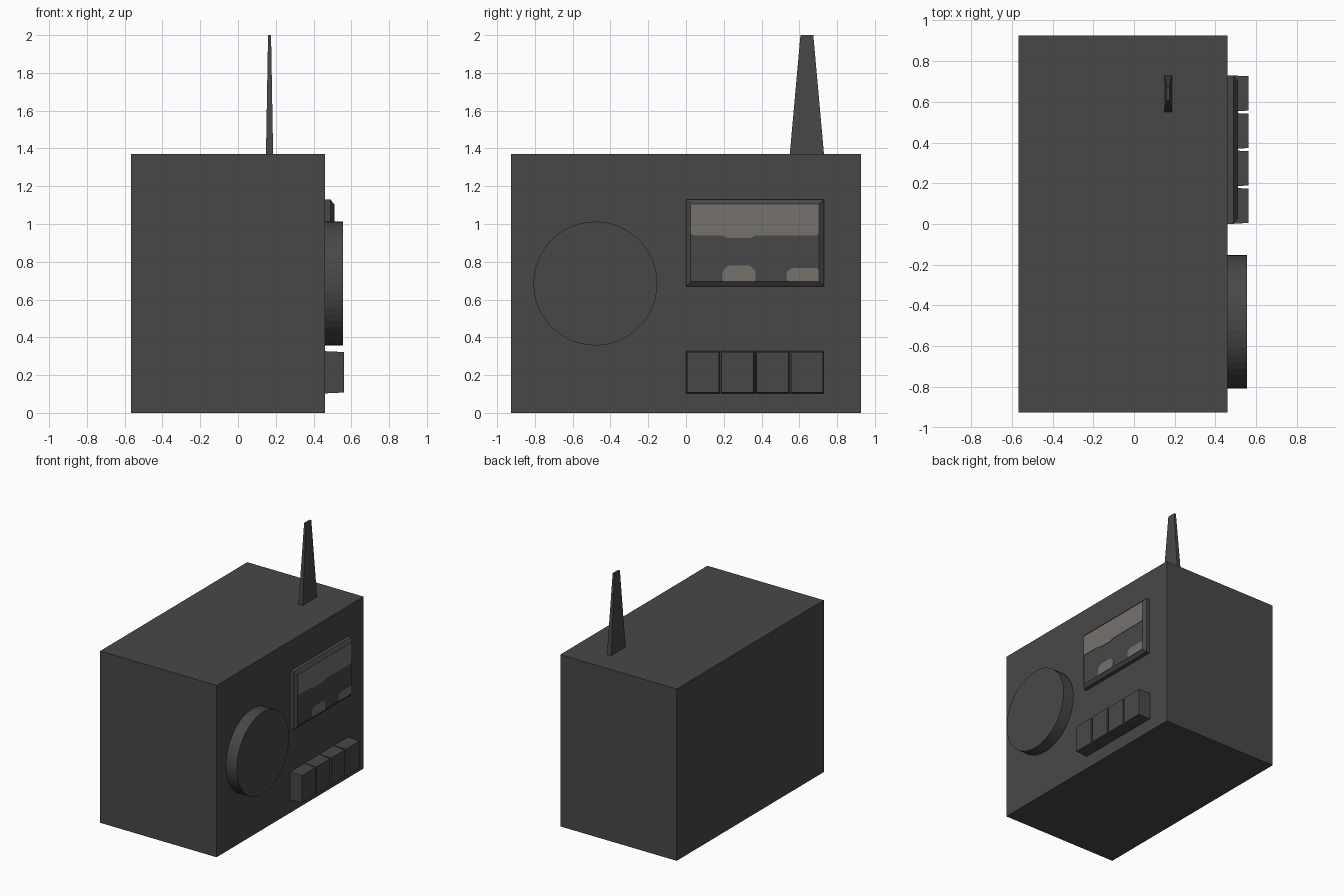
import bpy, bmesh, math
from mathutils import Matrix

if "Cube" in bpy.data.objects:
    bpy.data.objects.remove(bpy.data.objects["Cube"])


def material(name, rgb):
    m = bpy.data.materials.new(name)
    m.diffuse_color = (*rgb, 1)
    m.use_nodes = True
    m.node_tree.nodes["Principled BSDF"].inputs["Base Color"].default_value = m.diffuse_color
    return m


dark = material("dark grey", (0.064, 0.064, 0.064))
pale = material("warm pale grey", (0.182, 0.168, 0.154))


def finish(name, bm, mat):
    bmesh.ops.recalc_face_normals(bm, faces=bm.faces)
    me = bpy.data.meshes.new(name)
    bm.to_mesh(me)
    bm.free()
    me.materials.append(mat)
    ob = bpy.data.objects.new(name, me)
    bpy.context.collection.objects.link(ob)
    return ob


def loft(name, rings, mat):
    """Closed solid through equal-length rings of points."""
    bm = bmesh.new()
    vs = [[bm.verts.new(p) for p in r] for r in rings]
    n = len(vs[0])
    for a, b in zip(vs, vs[1:]):
        for i in range(n):
            j = (i + 1) % n
            bm.faces.new((a[i], a[j], b[j], b[i]))
    bm.faces.new(vs[0])
    bm.faces.new(vs[-1])
    return finish(name, bm, mat)


def rect_x(x, y0, y1, z0, z1, inset=0):
    """Rectangle facing +x."""
    y0, y1, z0, z1 = y0 + inset, y1 - inset, z0 + inset, z1 - inset
    return [(x, y0, z0), (x, y1, z0), (x, y1, z1), (x, y0, z1)]


def rect_z(z, cx, cy, hx, hy):
    return [(cx - hx, cy - hy, z), (cx + hx, cy - hy, z),
            (cx + hx, cy + hy, z), (cx - hx, cy + hy, z)]


FRONT = 0.46  # x of the control panel side

# Case
loft("case", [rect_x(-0.567, -0.927, 0.927, 0, 1.37),
              rect_x(FRONT, -0.927, 0.927, 0, 1.37)], dark)

# Tapered aerial
loft("aerial", [rect_z(1.365, 0.167, 0.64, 0.019, 0.091),
                rect_z(2.0, 0.167, 0.64, 0.008, 0.034)], dark)

# Round speaker
bm = bmesh.new()
bmesh.ops.create_cone(bm, cap_ends=True, segments=48, radius1=0.328, radius2=0.328, depth=0.1,
                      matrix=Matrix.Translation((FRONT + 0.046, -0.48, 0.685))
                      @ Matrix.Rotation(math.pi / 2, 4, 'Y'))
finish("speaker", bm, dark)

# Display with chamfered rim
d = (0.0, 0.73, 0.67, 1.13)
loft("display", [rect_x(FRONT - 0.005, *d), rect_x(0.49, *d),
                 rect_x(0.508, *d, 0.025)], dark)


# Painted pale patches on the display
def patch(name, pts):
    loft(name, [[(x, y, z) for y, z in pts] for x in (0.506, 0.511)], pale)


patch("display_band", [(0.025, 1.105), (0.705, 1.105), (0.705, 0.95), (0.69, 0.94),
                       (0.37, 0.94), (0.34, 0.927), (0.22, 0.927), (0.18, 0.94),
                       (0.04, 0.94), (0.025, 0.95)])
patch("display_spot_left", [(0.195, 0.695), (0.365, 0.695), (0.37, 0.735), (0.36, 0.76),
                            (0.335, 0.78), (0.225, 0.78), (0.2, 0.76), (0.193, 0.735)])
patch("display_spot_right", [(0.545, 0.695), (0.705, 0.695), (0.705, 0.755), (0.69, 0.768),
                             (0.565, 0.768), (0.54, 0.755), (0.531, 0.73), (0.531, 0.71)])

# Row of four push buttons
for i in range(4):
    y = i * 0.184
    b = (y, y + 0.179, 0.103, 0.327)
    loft(f"button_{i + 1}", [rect_x(FRONT - 0.005, *b), rect_x(0.562, *b, 0.005)], dark)
